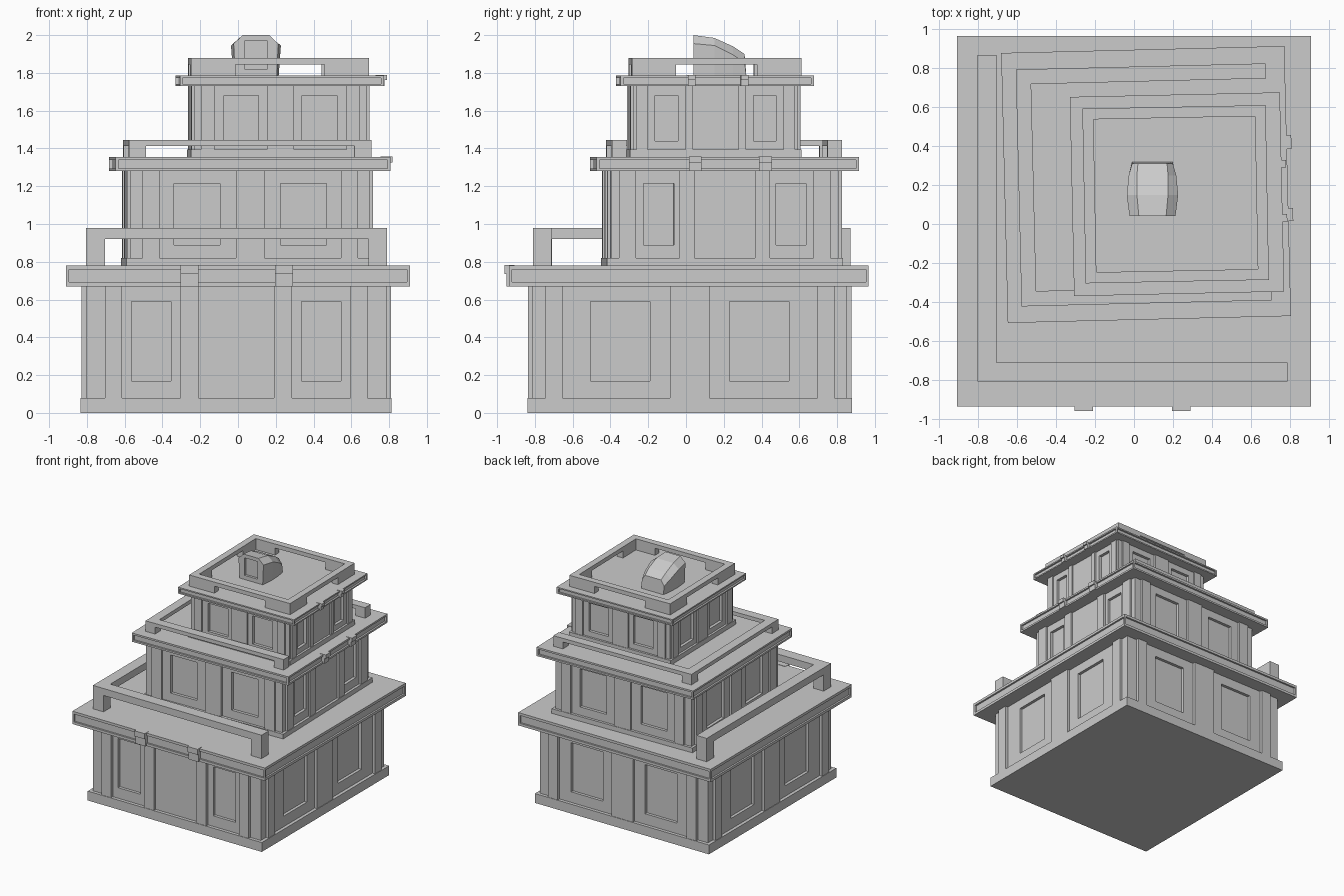
import bpy, bmesh, math

if "Cube" in bpy.data.objects:
    bpy.data.objects.remove(bpy.data.objects["Cube"])


def add_boxes(name, boxes, loc=(0, 0), rot=0.0):
    """One object from axis boxes (x0, x1, y0, y1, z0, z1)."""
    bm = bmesh.new()
    for x0, x1, y0, y1, z0, z1 in boxes:
        vs = bmesh.ops.create_cube(bm, size=1)["verts"]
        for v in vs:
            v.co.x = x1 if v.co.x > 0 else x0
            v.co.y = y1 if v.co.y > 0 else y0
            v.co.z = z1 if v.co.z > 0 else z0
    me = bpy.data.meshes.new(name)
    bm.to_mesh(me)
    bm.free()
    ob = bpy.data.objects.new(name, me)
    bpy.context.collection.objects.link(ob)
    ob.location = (loc[0], loc[1], 0)
    ob.rotation_euler.z = math.radians(rot)
    return ob


def carve(ob, boxes, loc=(0, 0), rot=0.0):
    """Cut recesses out of an object, then remove the cutter."""
    cut = add_boxes("recess_cutter", boxes, loc, rot)
    cut.hide_render = True
    mod = ob.modifiers.new("recess", "BOOLEAN")
    mod.operation, mod.object, mod.solver = "DIFFERENCE", cut, "EXACT"
    bpy.context.view_layer.update()
    dg = bpy.context.evaluated_depsgraph_get()
    me = bpy.data.meshes.new_from_object(ob.evaluated_get(dg))
    ob.modifiers.clear()
    ob.data = me
    bpy.data.objects.remove(cut)


def on_face(k, u0, u1, d0, d1, z0, z1):
    """Box on side k (0 front, 1 right, 2 back, 3 left), d measured outwards."""
    if k == 0:
        return (u0, u1, -d1, -d0, z0, z1)
    if k == 1:
        return (d0, d1, u0, u1, z0, z1)
    if k == 2:
        return (u0, u1, d0, d1, z0, z1)
    return (-d1, -d0, u0, u1, z0, z1)


def mirrored(u0, u1):
    return [(-u1, u1)] if u0 == 0 else [(u0, u1), (-u1, -u0)]


def storey(name, c, rot, half, z, win_z, faces, step):
    """Plinth, wall core with sunk windows, and proud pilasters."""
    z0, zp, z1 = z
    hx, hy = half
    add_boxes(name + "_plinth", [(-hx, hx, -hy, hy, z0, zp)], c, rot)
    pil, win = [], []
    for k, (pils, w) in enumerate(faces):
        d = (hy if k % 2 == 0 else hx)
        for p in pils:
            pil += [on_face(k, a, b, d - step - .01, d - .004, zp, z1) for a, b in mirrored(*p)]
        win += [on_face(k, a, b, d - step - .025, d + .1, *win_z) for a, b in mirrored(*w)]
    wall = add_boxes(name + "_walls", [(-hx + step, hx - step, -hy + step, hy - step, z0, z1)], c, rot)
    carve(wall, win, c, rot)
    add_boxes(name + "_pilasters", pil, c, rot)


def cornice(name, c, rot, half, z0, z1, clip_side=None, clips=()):
    """Roof slab with a groove around its edge, and small clips on one side."""
    hx, hy = half
    lip, g = (z1 - z0) * .2, .015
    boxes = [(-hx, hx, -hy, hy, z0, z0 + lip), (-hx, hx, -hy, hy, z1 - lip, z1),
             (-hx + g, hx - g, -hy + g, hy - g, z0 + lip, z1 - lip)]
    for sx in (-1, 1):
        for sy in (-1, 1):
            xs, ys = sorted((sx * hx, sx * (hx - g))), sorted((sy * hy, sy * (hy - g)))
            boxes.append((*xs, *ys, z0 + lip, z1 - lip))
    add_boxes(name + "_cornice", boxes, c, rot)
    if clip_side is not None:
        d = hy if clip_side % 2 == 0 else hx
        parts = []
        for a, b in clips:
            parts.append(on_face(clip_side, a, b, d - .03, d + .012, z0, z1 + .003))
            parts.append(on_face(clip_side, a, b, d - .03, d + .024, z1 - 2 * lip, z1 + .003))
        add_boxes(name + "_cornice_clips", parts, c, rot)


def parapet(name, sides, c, rot, ext, w, post, z0, zb, z1):
    """Raised rails on posts; ext = x0, x1, y0, y1 outer limits."""
    x0, x1, y0, y1 = ext
    boxes = []
    for k in sides:
        if k % 2 == 0:
            ya, yb = (y0, y0 + w) if k == 0 else (y1 - w, y1)
            boxes += [(x0, x1, ya, yb, zb, z1), (x0, x0 + post, ya, yb, z0, zb),
                      (x1 - post, x1, ya, yb, z0, zb)]
        else:
            xa, xb = (x1 - w, x1) if k == 1 else (x0, x0 + w)
            boxes += [(xa, xb, y0, y1, zb, z1), (xa, xb, y0, y0 + post, z0, zb),
                      (xa, xb, y1 - post, y1, z0, zb)]
    add_boxes(name + "_parapet", boxes, c, rot)


# Lower storey: each face = (pilasters, window), mirrored about the centre
side = ([(0, .105), (.675, .765)], (.21, .525))
front = ([(.2, .295), (.605, .695)], (.345, .555))
back = ([(0, .1), (.61, .7)], (.2, .5))
storey("lower", (-.01, .02), 0, (.823, .86), (0, .08, .68), (.17, .59), [front, side, back, side], .028)
cornice("lower", (0, .015), 0, (.91, .952), .67, .78, 0, [(-.305, -.21), (.195, .29)])
parapet("lower", (0, 3), (0, 0), 0, (-.805, .79, -.81, .87), .097, .1, .78, .92, .98)

# Middle storey, slightly turned
front = ([(0, .075), (.48, .57)], (.16, .405))
right = ([(.16, .24), (.47, .56)], (.27, .43))
left = ([(0, .075), (.47, .56)], (.15, .39))
storey("middle", (.05, .19), 1.4, (.655, .625), (.78, .82, 1.29), (.89, 1.215), [front, right, front, left], .022)
cornice("middle", (.062, .203), 1.4, (.728, .694), 1.28, 1.355, 1, [(-.205, -.14), (.165, .235)])
parapet("middle", (0, 2, 3), (.05, .2), 1.4, (-.643, .642, -.608, .61), .077, .09, 1.355, 1.413, 1.445)

# Upper storey, slightly turned
front = ([(0, .072), (.35, .42)], (.115, .3))
right = ([(.12, .16), (.36, .42)], (.2, .32))
left = ([(0, .07), (.34, .41)], (.11, .29))
storey("upper", (.215, .147), 1.25, (.475, .455), (1.355, 1.395, 1.74), (1.44, 1.68), [front, right, front, left], .018)
cornice("upper", (.221, .153), 1.25, (.54, .512), 1.73, 1.785, 1, [(-.155, -.115), (.125, .165)])
parapet("upper", (0, 1, 2, 3), (.214, .153), 1.1, (-.471, .471, -.449, .449), .056, .235, 1.785, 1.845, 1.88)

# Rounded roof hatch lofted front to back: y, foot, shoulder and top half widths, shoulder z, top z
sections = [(.04, .110, .118, .07, 1.955, 2.0), (.15, .120, .132, .08, 1.945, 1.985),
            (.25, .115, .122, .08, 1.895, 1.94), (.31, .105, .105, .075, 1.855, 1.90)]
bm = bmesh.new()
rings = []
for i, (y, b, w, t, zs, zt) in enumerate(sections):
    foot = y + (.01 if i == 3 else 0)
    half = [(b, foot, 1.78), (w, y, zs), (t, y, zt)]
    pts = half + [(-x, yy, z) for x, yy, z in reversed(half)]
    rings.append([bm.verts.new((.095 + x, yy, z)) for x, yy, z in pts])
for r, s in zip(rings, rings[1:]):
    for j in range(6):
        n = (j + 1) % 6
        bm.faces.new((r[j], r[n], s[n], s[j]))
bm.faces.new(rings[0])
bm.faces.new(rings[-1])
bmesh.ops.recalc_face_normals(bm, faces=bm.faces)
mesh = bpy.data.meshes.new("roof_hatch")
bm.to_mesh(mesh)
bm.free()
hatch = bpy.data.objects.new("roof_hatch", mesh)
bpy.context.collection.objects.link(hatch)
carve(hatch, [(.035, .155, -.05, .06, 1.82, 1.97)])
